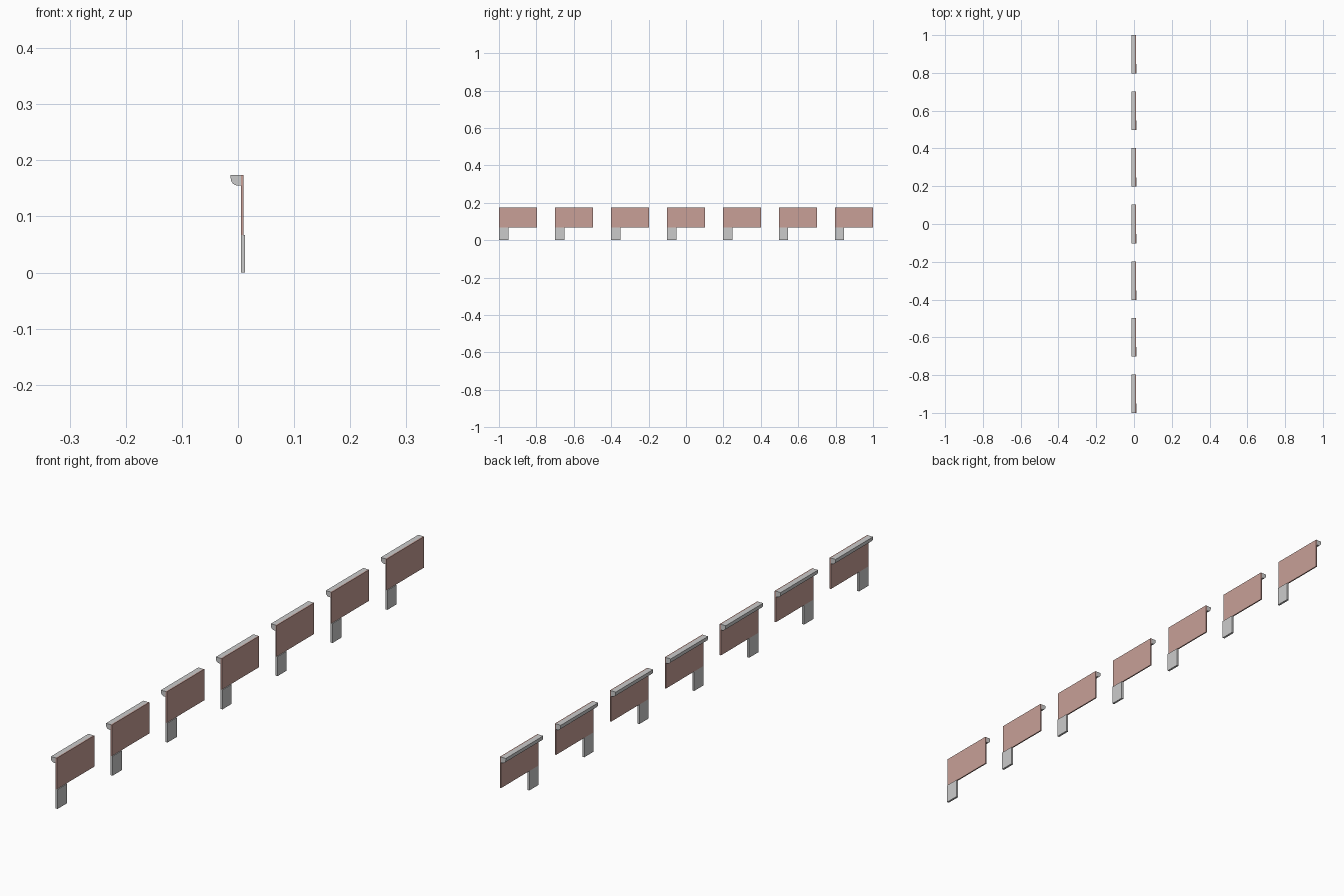
import bpy, bmesh, math

if "Cube" in bpy.data.objects:
    bpy.data.objects.remove(bpy.data.objects["Cube"])

COUNT, WIDTH = 7, 0.204
PITCH = (2 - WIDTH) / (COUNT - 1)

pink = bpy.data.materials.new("panel_pink")
pink.diffuse_color = (0.58, 0.35, 0.31, 1)
pink.use_nodes = True
pink.node_tree.nodes["Principled BSDF"].inputs["Base Color"].default_value = pink.diffuse_color


def extrude_y(name, profile, y0, y1, mat=None):
    """Extrude an x-z profile along y into a closed solid."""
    bm = bmesh.new()
    face = bm.faces.new([bm.verts.new((x, y0, z)) for x, z in profile])
    res = bmesh.ops.extrude_face_region(bm, geom=[face])
    verts = [v for v in res["geom"] if isinstance(v, bmesh.types.BMVert)]
    bmesh.ops.translate(bm, verts=verts, vec=(0, y1 - y0, 0))
    bmesh.ops.recalc_face_normals(bm, faces=bm.faces)
    mesh = bpy.data.meshes.new(name)
    bm.to_mesh(mesh)
    bm.free()
    if mat:
        mesh.materials.append(mat)
    obj = bpy.data.objects.new(name, mesh)
    bpy.context.collection.objects.link(obj)
    return obj


def rect(x0, x1, z0, z1):
    return [(x0, z0), (x1, z0), (x1, z1), (x0, z1)]


# Cap rail profile: flat top, rounded lower outer corner
R = 0.013
arc = [(-0.013 + R - R * math.cos(a), 0.155 + R - R * math.sin(a))
       for a in (math.pi / 2 * i / 8 for i in range(9))]
cap = [(0.005, 0.174), (-0.013, 0.174)] + arc + [(0.005, 0.155)]

for i in range(COUNT):
    y = -1 + i * PITCH
    # Flat panel, rounded cap rail behind it, short leg at the near end
    extrude_y(f"panel_{i + 1}", rect(0.005, 0.0095, 0.067, 0.174), y, y + WIDTH, pink)
    rail = extrude_y(f"cap_rail_{i + 1}", cap, y, y + WIDTH)
    extrude_y(f"leg_{i + 1}", rect(0.005, 0.0125, 0, 0.067), y, y + 0.05)
    bpy.ops.object.select_all(action='DESELECT')
    rail.select_set(True)
    bpy.context.view_layer.objects.active = rail
    bpy.ops.object.shade_smooth_by_angle(angle=math.radians(30))
